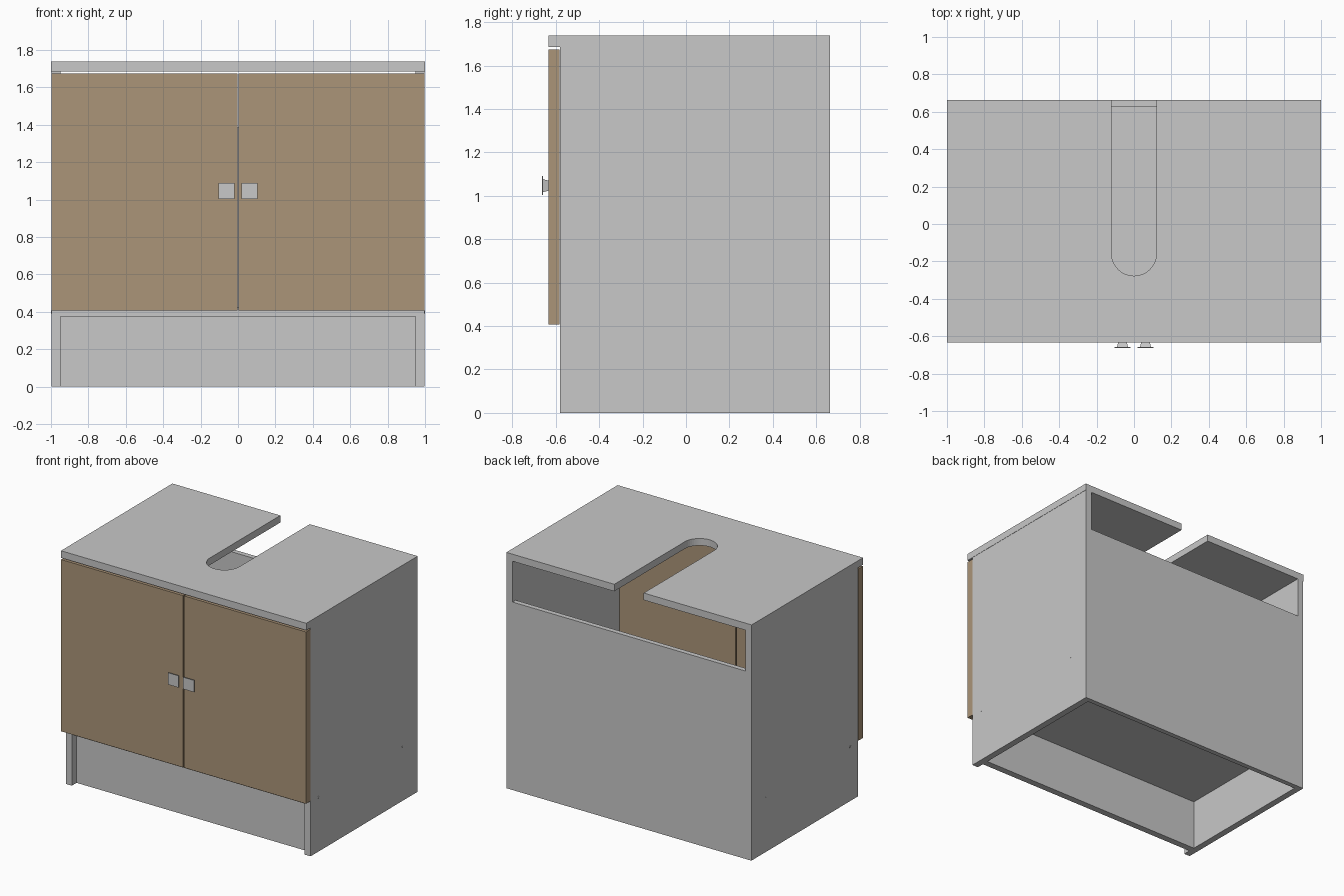
import bpy, bmesh, math

if "Cube" in bpy.data.objects:
    bpy.data.objects.remove(bpy.data.objects["Cube"])


def material(name, color):
    m = bpy.data.materials.new(name)
    m.diffuse_color = (*color, 1.0)
    m.use_nodes = True
    m.node_tree.nodes["Principled BSDF"].inputs["Base Color"].default_value = m.diffuse_color
    return m


GREY = material("light grey", (0.58, 0.58, 0.58))
BROWN = material("wood brown", (0.41, 0.30, 0.19))


def finish(bm, name, mat):
    bmesh.ops.recalc_face_normals(bm, faces=bm.faces)
    mesh = bpy.data.meshes.new(name)
    bm.to_mesh(mesh)
    bm.free()
    mesh.materials.append(mat)
    obj = bpy.data.objects.new(name, mesh)
    bpy.context.collection.objects.link(obj)
    return obj


def box(name, x, y, z, mat=GREY):
    bm = bmesh.new()
    bmesh.ops.create_cube(bm, size=1)
    for v in bm.verts:
        for i, (lo, hi) in enumerate((x, y, z)):
            v.co[i] = lo if v.co[i] < 0 else hi
    return finish(bm, name, mat)


def prism(name, outline, z0, z1, mat=GREY):
    bm = bmesh.new()
    face = bm.faces.new([bm.verts.new((x, y, z0)) for x, y in outline])
    ext = bmesh.ops.extrude_face_region(bm, geom=[face])
    for v in ext["geom"]:
        if isinstance(v, bmesh.types.BMVert):
            v.co.z = z1
    return finish(bm, name, mat)


BACK, FRONT = 0.664, -0.58

# Worktop with a round-ended slot for the pipe
R, SLOT_Y = 0.12, -0.157
arc = [(R * math.cos(a), SLOT_Y - R * math.sin(a))
       for a in (math.pi * i / 24 for i in range(25))]
outline = [(1, BACK), (R, BACK)] + arc + [(-R, BACK), (-1, BACK), (-1, -0.633), (1, -0.633)]
prism("worktop", outline, 1.686, 1.738)

# Carcass panels
box("bottom_shelf", (-0.949, 0.949), (FRONT, 0.627), (0.376, 0.426))
box("plinth", (-0.949, 0.949), (-0.525, -0.475), (0, 0.376))
box("back_panel", (-0.949, 0.949), (0.627, BACK), (0, 1.385))

for side, s in (("left", -1), ("right", 1)):
    def span(a, b):
        return tuple(sorted((s * a, s * b)))

    box(side + "_side_panel", span(0.949, 0.998), (FRONT, BACK), (0, 1.686))
    box(side + "_door", span(0.004, 0.998), (-0.634, -0.582), (0.408, 1.674), BROWN)

    # Square knob: thin plate on a flared neck
    cx = s * 0.0615
    box(side + "_knob_plate", (cx - 0.043, cx + 0.043), (-0.664, -0.658), (1.003, 1.09))
    bm = bmesh.new()
    bmesh.ops.create_cube(bm, size=1)
    for v in bm.verts:
        near = v.co.y < 0
        h = 0.06 if near else 0.046
        v.co = (cx + v.co.x * h, -0.658 if near else -0.634, 1.0465 + v.co.z * h)
    finish(bm, side + "_knob_neck", GREY)

    # Screw heads fixing the shelf
    for place, y in (("front", -0.487), ("back", 0.493)):
        bm = bmesh.new()
        bmesh.ops.create_cone(bm, cap_ends=True, segments=8, radius1=0.008,
                              radius2=0.008, depth=0.01)
        for v in bm.verts:
            v.co = (s * 0.995 + v.co.z, y + v.co.x, 0.4 + v.co.y)
        finish(bm, f"{side}_{place}_screw", GREY)
